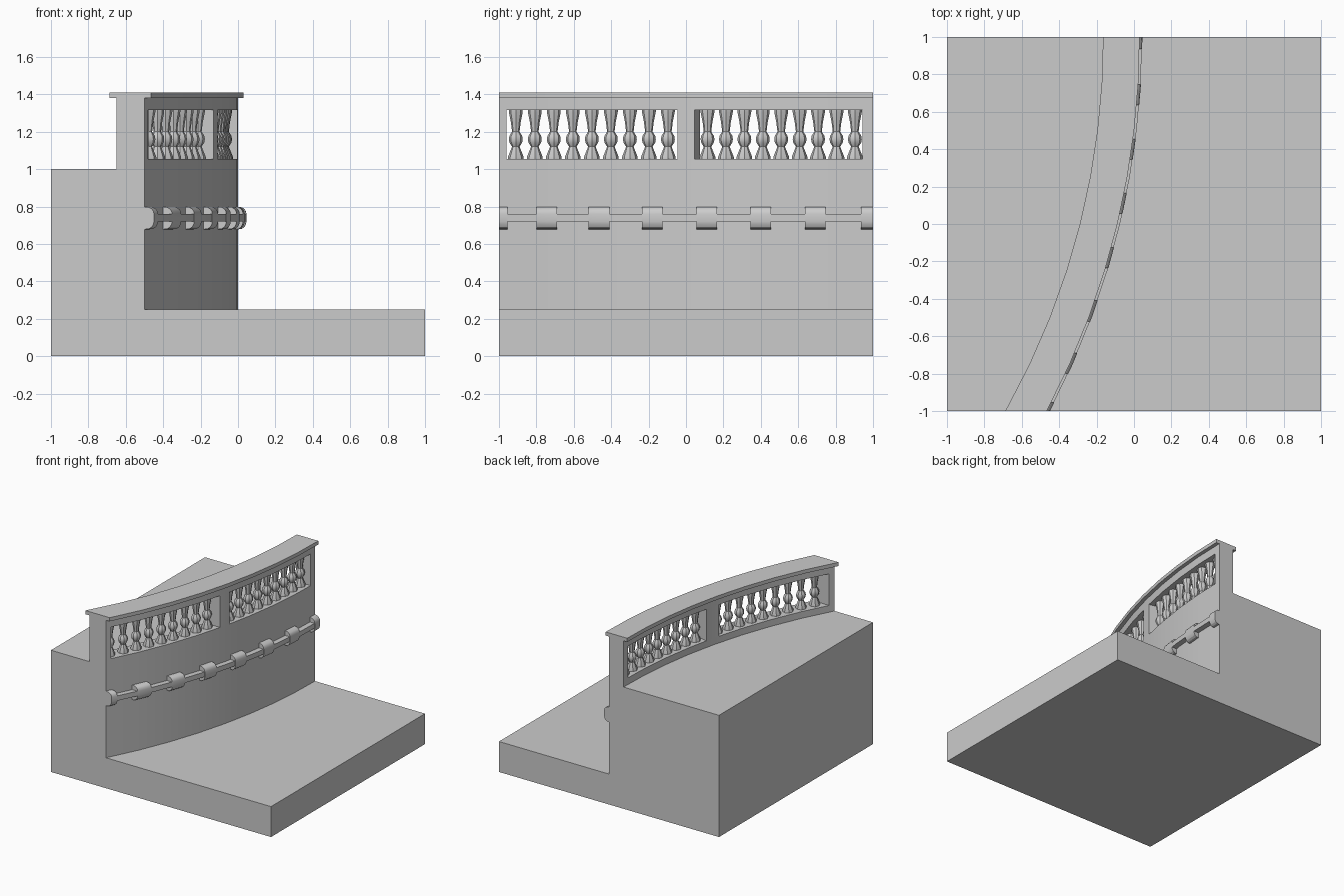
import bpy, bmesh, math

if "Cube" in bpy.data.objects:
    bpy.data.objects.remove(bpy.data.objects["Cube"])

R_FRONT, R_BACK = 4.25, 4.118      # wall faces, arc centre at (-4.25, 1)
GRID = [-1 + 0.25 * i for i in range(9)]


def arc_x(r, y):
    # faceted arc: straight chords between the grid stations
    def f(v):
        return -R_FRONT + math.sqrt(r * r - (1 - v) ** 2)
    i = min(7, max(0, int((y + 1) / 0.25)))
    t = (y - GRID[i]) / 0.25
    return f(GRID[i]) * (1 - t) + f(GRID[i + 1]) * t


def finish(bm, name):
    bmesh.ops.recalc_face_normals(bm, faces=bm.faces)
    me = bpy.data.meshes.new(name)
    bm.to_mesh(me)
    bm.free()
    ob = bpy.data.objects.new(name, me)
    bpy.context.collection.objects.link(ob)
    bpy.ops.object.select_all(action='DESELECT')
    ob.select_set(True)
    bpy.context.view_layer.objects.active = ob
    bpy.ops.object.shade_smooth_by_angle(angle=math.radians(25))
    return ob


def sweep(name, profile, ya, yb, shear=0.0):
    # profile points are (radius, z); a value of +-1 is a fixed x instead.
    # shear moves the far end of the back face along y
    ys = [ya] + [g for g in GRID if ya + 1e-4 < g < yb - 1e-4] + [yb]
    bm = bmesh.new()
    rings = []
    for y in ys:
        ring = []
        for r, z in profile:
            v = y + (shear if y == yb and r == R_BACK else 0)
            ring.append(bm.verts.new((r if abs(r) <= 1 else arc_x(r, v), v, z)))
        rings.append(ring)
    n = len(profile)
    for a, b in zip(rings, rings[1:]):
        for i in range(n):
            j = (i + 1) % n
            bm.faces.new((a[i], a[j], b[j], b[i]))
    bm.faces.new(rings[0])
    bm.faces.new(rings[-1])
    return finish(bm, name)


def rect(r0, r1, z0, z1):
    return [(r0, z0), (r1, z0), (r1, z1), (r0, z1)]


def baluster(name, y, sides=8):
    prof = [(0.042, 1.05), (0.042, 1.065), (0.020, 1.12), (0.034, 1.142),
            (0.037, 1.16), (0.034, 1.178), (0.020, 1.20), (0.026, 1.25),
            (0.037, 1.305), (0.037, 1.32)]
    x = arc_x((R_FRONT + R_BACK) / 2, y)
    bm = bmesh.new()
    rings = []
    for r, z in prof:
        rings.append([bm.verts.new((x + r * math.cos(math.tau * k / sides),
                                    y + r * math.sin(math.tau * k / sides), z))
                      for k in range(sides)])
    for a, b in zip(rings, rings[1:]):
        for k in range(sides):
            m = (k + 1) % sides
            bm.faces.new((a[k], a[m], b[m], b[k]))
    bm.faces.new(rings[0])
    bm.faces.new(rings[-1])
    finish(bm, name)


# Two ground levels joined by the curved retaining wall
sweep("terrace_and_wall",
      [(-1, 0), (1, 0), (1, 0.25), (R_FRONT, 0.25), (R_FRONT, 1.055),
       (R_BACK, 1.055), (R_BACK, 1.0), (-1, 1.0)], -1, 1)

# Parapet: piers, top rail and coping
for i, (a, b, s) in enumerate([(-1, -0.96, 0), (-0.045, 0.045, 0.03), (0.945, 1, 0)]):
    sweep(f"pier_{i}", rect(R_BACK, R_FRONT, 1.055, 1.315), a, b, s)
sweep("top_rail", rect(R_BACK, R_FRONT, 1.315, 1.38), -1, 1)
sweep("coping", rect(4.085, 4.28, 1.38, 1.41), -1, 1)

# Balusters in the two openings
for side, (y0, y1) in enumerate([(-0.91, -0.097), (0.115, 0.903)]):
    for i in range(9):
        baluster(f"baluster_{side}_{i}", y0 + (y1 - y0) * i / 8)

# String course with rounded blocks
sweep("string_course", rect(R_FRONT - 0.01, 4.293, 0.72, 0.76), -1, 1)
block = [(4.24, 0.677), (4.270, 0.68), (4.284, 0.69), (4.292, 0.705), (4.295, 0.72),
         (4.295, 0.76), (4.292, 0.775), (4.284, 0.787), (4.270, 0.796), (4.24, 0.80)]
for i, c in enumerate([-1.01, -0.745, -0.465, -0.18, 0.11, 0.40, 0.69, 0.99]):
    sweep(f"block_{i}", block, max(-1, c - 0.055), min(1, c + 0.055))
